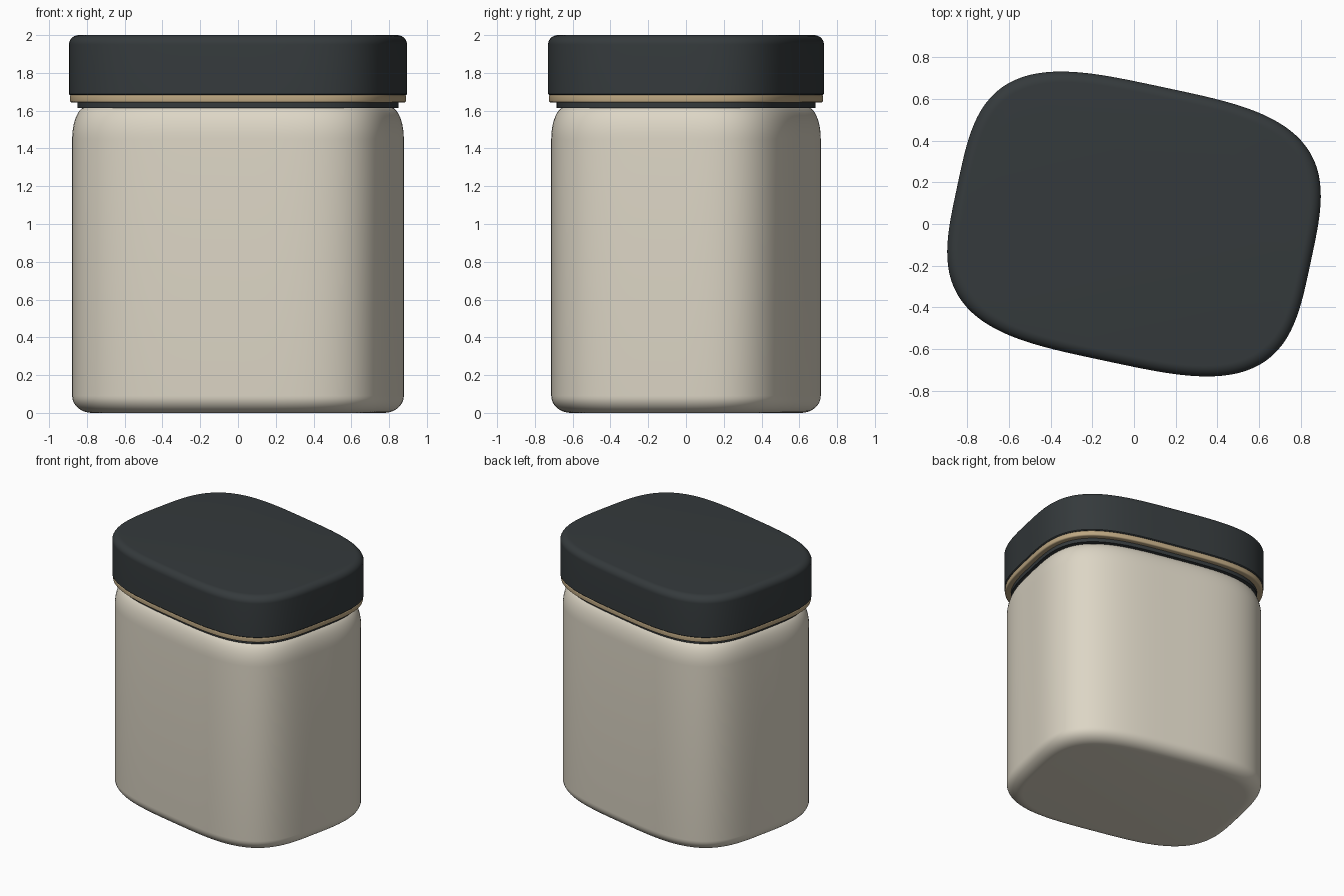
import bpy, bmesh, math

if "Cube" in bpy.data.objects:
    bpy.data.objects.remove(bpy.data.objects["Cube"])

A, B, N, TURN = 0.866, 0.670, 3.5, math.radians(-12)
SEG = 160


def outline(inset):
    """Rounded-rectangle (superellipse) outline, turned about z."""
    a, b = A - inset, B - inset
    pts = []
    for i in range(SEG):
        t = 2 * math.pi * i / SEG
        r = (abs(math.cos(t) / a) ** N + abs(math.sin(t) / b) ** N) ** (-1 / N)
        pts.append((r * math.cos(t + TURN), r * math.sin(t + TURN)))
    return pts


def arc(inset, z, rx, rz, a0, a1, steps=10):
    """Quarter-round profile points as (inset, z); angle 0 points outward."""
    res = []
    for i in range(steps + 1):
        t = math.radians(a0 + (a1 - a0) * i / steps)
        res.append((inset - rx * math.cos(t), z + rz * math.sin(t)))
    return res


def loft(name, profile, color, closed=False):
    bm = bmesh.new()
    rings = [[bm.verts.new((x, y, z)) for x, y in outline(d)] for d, z in profile]
    pairs = list(zip(rings, rings[1:]))
    if closed:
        pairs.append((rings[-1], rings[0]))
    else:
        bm.faces.new(rings[0][::-1])
        bm.faces.new(rings[-1])
    for lo, hi in pairs:
        for i in range(SEG):
            j = (i + 1) % SEG
            bm.faces.new((lo[i], lo[j], hi[j], hi[i]))
    bmesh.ops.recalc_face_normals(bm, faces=bm.faces)
    mesh = bpy.data.meshes.new(name)
    bm.to_mesh(mesh)
    bm.free()
    ob = bpy.data.objects.new(name, mesh)
    bpy.context.collection.objects.link(ob)
    mat = bpy.data.materials.new(name + "_material")
    mat.diffuse_color = (*color, 1)
    mat.use_nodes = True
    mat.node_tree.nodes["Principled BSDF"].inputs["Base Color"].default_value = mat.diffuse_color
    mesh.materials.append(mat)
    bpy.ops.object.select_all(action='DESELECT')
    ob.select_set(True)
    bpy.context.view_layer.objects.active = ob
    bpy.ops.object.shade_smooth_by_angle(angle=math.radians(35))
    return ob


CREAM, DARK, TAN = (0.72, 0.67, 0.56), (0.035, 0.042, 0.045), (0.50, 0.38, 0.22)

# Jar body with rounded foot and soft shoulder
loft("jar_body",
     arc(0.116, 0.09, 0.10, 0.09, -90, 0) + arc(0.086, 1.45, 0.07, 0.17, 0, 90),
     CREAM)

# Dark seal between jar and lid
loft("seal", [(0.042, 1.615), (0.042, 1.66)], DARK)

# Tan trim band under the lid
loft("trim_band",
     [(0.07, 1.643)] + arc(0.016, 1.653, 0.011, 0.010, -90, 0, 5)
     + arc(0.016, 1.675, 0.011, 0.010, 0, 90, 5) + [(0.07, 1.685)],
     TAN, closed=True)

# Lid with rounded top edge
loft("lid", [(0.006, 1.682), (0.0, 1.688)] + arc(0.05, 1.95, 0.05, 0.05, 0, 90), DARK)
